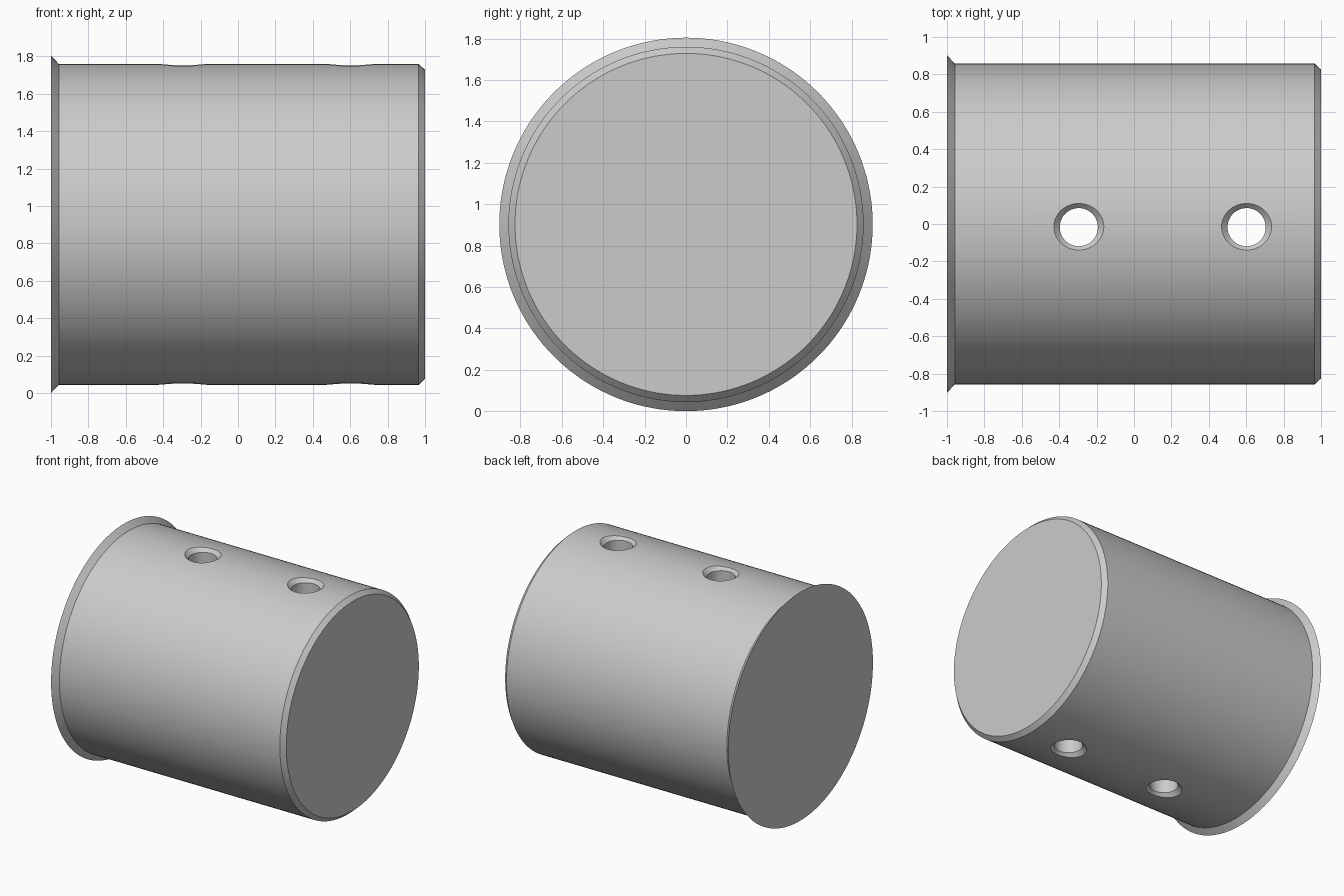
import bpy, bmesh, math
from mathutils import Matrix

if "Cube" in bpy.data.objects:
    bpy.data.objects.remove(bpy.data.objects["Cube"])

R_FLANGE, R_BODY, R_END = 0.902, 0.858, 0.826
AXIS_Z = R_FLANGE
R_HOLE, R_SINK = 0.102, 0.134


def lathe(name, profile, segs, matrix):
    """Closed solid of revolution around local z from (radius, height) points."""
    bm = bmesh.new()
    rings = [[bm.verts.new((r * math.cos(2 * math.pi * i / segs),
                            r * math.sin(2 * math.pi * i / segs), h))
              for i in range(segs)] for r, h in profile]
    for a, b in zip(rings, rings[1:]):
        for i in range(segs):
            j = (i + 1) % segs
            bm.faces.new((a[i], a[j], b[j], b[i]))
    bm.faces.new(rings[0][::-1])
    bm.faces.new(rings[-1])
    bm.transform(matrix)
    bmesh.ops.recalc_face_normals(bm, faces=bm.faces)
    mesh = bpy.data.meshes.new(name)
    bm.to_mesh(mesh)
    bm.free()
    ob = bpy.data.objects.new(name, mesh)
    bpy.context.collection.objects.link(ob)
    return ob


# Solid pin along x: flared rim on the left, chamfer on the right
pin = lathe("pin_body",
            [(R_FLANGE, -1), (R_BODY, -0.958), (R_BODY, 0.966), (R_END, 1)],
            144, Matrix.Translation((0, 0, AXIS_Z)) @ Matrix.Rotation(math.pi / 2, 4, 'Y'))
grey = bpy.data.materials.new("light grey")
grey.diffuse_color = (0.6, 0.6, 0.6, 1)
grey.use_nodes = True
grey.node_tree.nodes["Principled BSDF"].inputs["Base Color"].default_value = grey.diffuse_color
pin.data.materials.append(grey)

bpy.context.view_layer.objects.active = pin
pin.select_set(True)

# Two vertical through holes, countersunk at both ends
EXTRA = 0.05
neck = R_BODY - (R_SINK - R_HOLE)
top = (R_SINK + EXTRA, R_BODY + EXTRA)
for x in (-0.295, 0.602):
    cutter = lathe("hole_cutter",
                   [(top[0], -top[1]), (R_HOLE, -neck), (R_HOLE, neck), top],
                   48, Matrix.Translation((x, -0.017, AXIS_Z)))
    cutter.data.materials.append(grey)
    cutter.hide_render = True
    mod = pin.modifiers.new("hole", 'BOOLEAN')
    mod.operation = 'DIFFERENCE'
    mod.solver = 'EXACT'
    mod.object = cutter
    bpy.ops.object.modifier_apply(modifier=mod.name)
    bpy.data.objects.remove(cutter)

bpy.ops.object.shade_smooth_by_angle(angle=math.radians(25))
